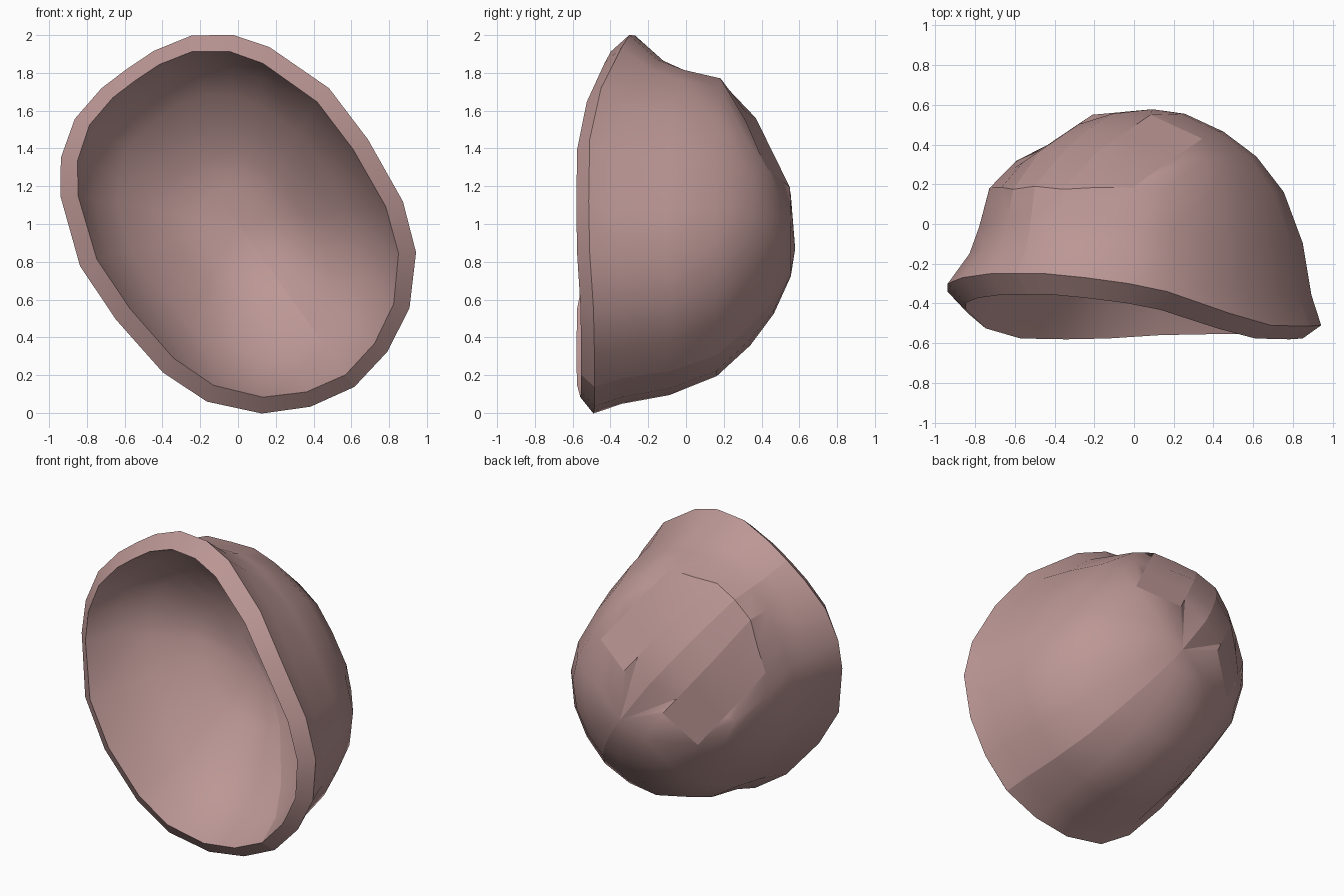
import bpy
import bmesh
from mathutils import Matrix

if "Cube" in bpy.data.objects:
    bpy.data.objects.remove(bpy.data.objects["Cube"])

mat = bpy.data.materials.new("dusty_pink")
mat.use_nodes = True
mat.diffuse_color = (0.5, 0.31, 0.3, 1)
mat.node_tree.nodes["Principled BSDF"].inputs["Base Color"].default_value = mat.diffuse_color

# The helmet is built upright in its own frame (x across, z along), then tilted
TILT = Matrix.Translation((0, 0, 1)) @ Matrix.Rotation(-0.62, 4, "Y")

# Half of the rim edge: across, along, depth
RIM = [(0, 1.01, -.25), (.17, 1.005, -.25), (.38, .955, -.27), (.56, .83, -.30),
       (.68, .665, -.34), (.81, .305, -.45), (.82, -.036, -.51), (.78, -.41, -.515),
       (.68, -.67, -.51), (.48, -.89, -.49), (.25, -1.01, -.485), (0, -1.06, -.485)]
EDGE = (1, 1, -.42, 1, 0)

# Rings: scale across, scale along, depth, share of the rim's wave, slide along
OUTER = [EDGE, (.93, .90, -.27, 1, -.05), (.88, .85, -.06, .4, -.055),
         (.79, .785, .17, .1, -.02), (.66, .60, .34, 0, -.03),
         (.47, .43, .465, 0, -.04), (.25, .23, .555, 0, -.05)]
INNER = [EDGE, (.885, .925, -.50, .85, 0), (.81, .84, -.28, .8, 0),
         (.67, .69, -.11, .5, 0), (.40, .40, .12, .3, 0), (.2, .2, .19, 0, 0)]


def loft(rings, tip):
    """Half bowl from rings of the rim shape, closed to a tip."""
    bm = bmesh.new()
    rows = [[bm.verts.new((x * sx, depth + wave * (y + .42), z * sz + slide))
             for x, z, y in RIM] for sx, sz, depth, wave, slide in rings]
    end = bm.verts.new(tip)
    grid = []
    for a, b in zip(rows, rows[1:]):
        grid.append([bm.faces.new((a[i], a[i + 1], b[i + 1], b[i]))
                     for i in range(len(a) - 1)])
    for i in range(len(RIM) - 1):
        bm.faces.new((rows[-1][i], rows[-1][i + 1], end))
    return bm, rows, grid


def finish(bm, name, side):
    """Make a mirrored, smooth object with a crease on the centre line."""
    bmesh.ops.recalc_face_normals(bm, faces=bm.faces)
    if sum(f.normal.y * f.calc_area() for f in bm.faces) * side < 0:
        bmesh.ops.reverse_faces(bm, faces=bm.faces)
    for e in bm.edges:
        if max(abs(v.co.x) for v in e.verts) < .001:
            e.smooth = False
    mesh = bpy.data.meshes.new(name)
    bm.to_mesh(mesh)
    bm.free()
    mesh.materials.append(mat)
    obj = bpy.data.objects.new(name, mesh)
    bpy.context.collection.objects.link(obj)
    bpy.ops.object.select_all(action="DESELECT")
    obj.select_set(True)
    bpy.context.view_layer.objects.active = obj
    bpy.ops.object.shade_smooth_by_angle(angle=.7, keep_sharp_edges=True)
    mod = obj.modifiers.new("mirror", "MIRROR")
    mod.merge_threshold = .002
    obj.matrix_world = TILT


def facet(x, z):
    """Point on the flat plate beside the centre ridge."""
    return (x, .55 - .55 * (x - .18) - .4 * (z - .11), z)


# Outer dome
bm, rows, grid = loft(OUTER, (0, .578, -.16))

# Raised brow on the centre line, then the flat plates and the ridge between
SHAPED = {
    1: [(0, -.10, .925), (.16, -.11, .91)],
    2: [(0, .04, .89), (.165, .03, .865)],
    3: [(0, .19, .86), (.155, .175, .83)],
    4: [(0, .36, .62), facet(.18, .56), facet(.33, .50), facet(.45, .41),
        (.51, .32, .30), (.55, .33, .14)],
    5: [(0, .48, .39), facet(.18, .37), facet(.32, .32), facet(.45, .28),
        facet(.45, .20), facet(.45, .12), facet(.45, .04)],
    6: [(0, .555, .19)] + [facet(.18, z) for z in (.23, .20, .18, .16, .135, .11)],
}
for r, points in SHAPED.items():
    for vert, co in zip(rows[r], points):
        vert.co = co

# Hard borders around each plate and around the brow
plate = set(grid[3][1:3] + grid[4][1:3] + grid[5][1:6])
for e in bm.edges:
    if len(plate.intersection(e.link_faces)) == 1:
        e.smooth = False
for a, b in ((rows[3][0], rows[3][1]), (rows[3][1], rows[2][1])):
    bm.edges.get((a, b)).smooth = False
finish(bm, "helmet_dome", 1)

# Slanted rim band and the shallow bowl inside it
bm, rows, grid = loft(INNER, (0, .21, -.02))
finish(bm, "helmet_lining", -1)
